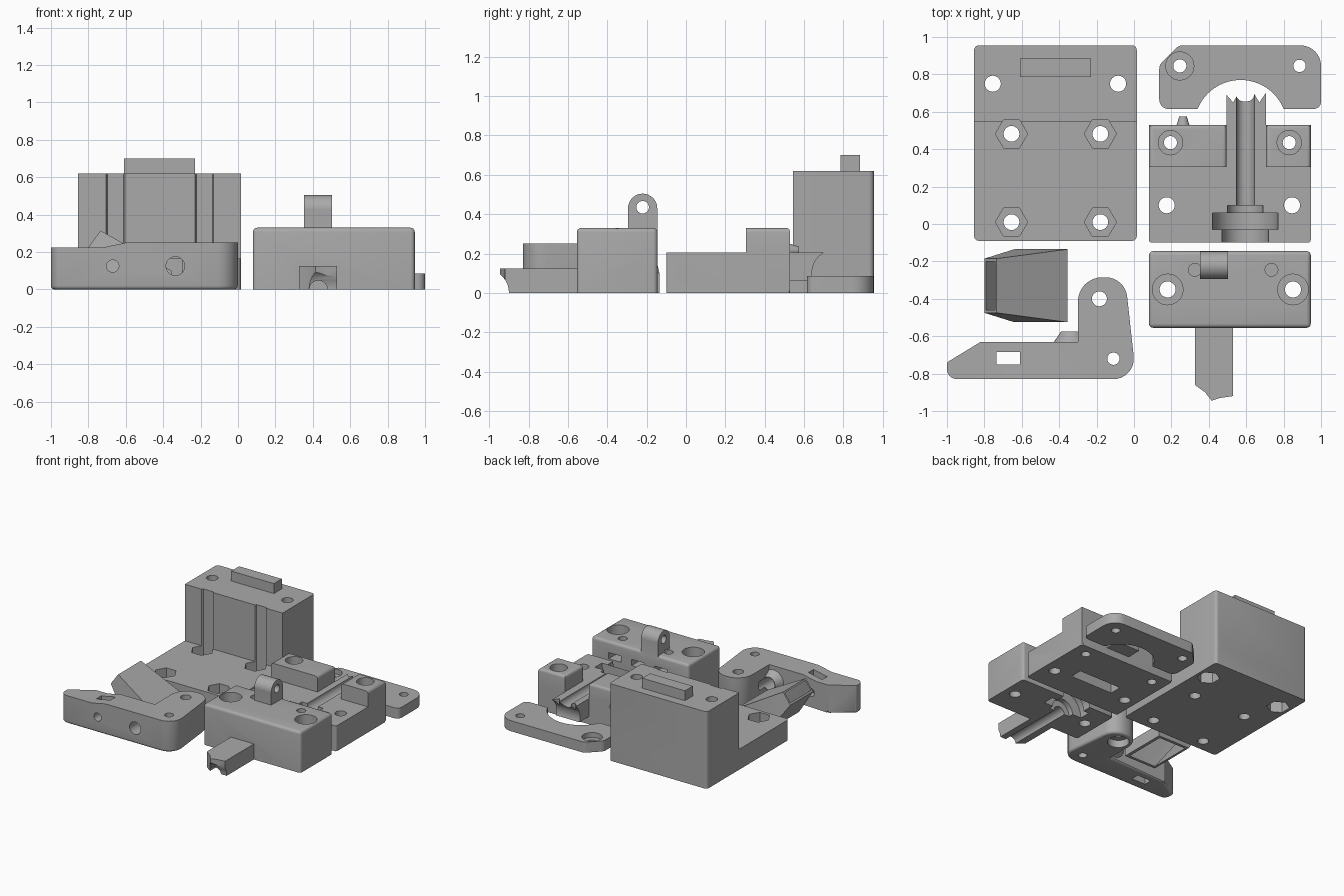
import bpy, bmesh, math
from mathutils import Matrix, Vector

if "Cube" in bpy.data.objects:
    bpy.data.objects.remove(bpy.data.objects["Cube"], do_unlink=True)

grey = bpy.data.materials.new("plain grey")
grey.use_nodes = True
grey.diffuse_color = (0.4, 0.4, 0.4, 1)
grey.node_tree.nodes["Principled BSDF"].inputs["Base Color"].default_value = (0.4, 0.4, 0.4, 1)


def finish(bm, name):
    bmesh.ops.recalc_face_normals(bm, faces=bm.faces)
    me = bpy.data.meshes.new(name)
    bm.to_mesh(me)
    bm.free()
    me.materials.append(grey)
    ob = bpy.data.objects.new(name, me)
    bpy.context.scene.collection.objects.link(ob)
    return ob


def soften(bm, width, rule):
    """Round the edges whose two end points satisfy the rule."""
    edges = [e for e in bm.edges if rule(e.verts[0].co, e.verts[1].co)]
    bmesh.ops.bevel(bm, geom=edges, offset=width, segments=4, profile=0.5, affect='EDGES')


def box(x0, x1, y0, y1, z0, z1, name="cutter", bevel=0, rule=None):
    bm = bmesh.new()
    bmesh.ops.create_cube(bm, size=1)
    for v in bm.verts:
        v.co = ((x0, x1)[v.co.x > 0], (y0, y1)[v.co.y > 0], (z0, z1)[v.co.z > 0])
    if bevel:
        soften(bm, bevel, rule)
    return finish(bm, name)


def rod(axis, center, r, lo, hi, r2=None, sides=32):
    """Cylinder, cone or prism along an axis; center gives the other two coordinates."""
    bm = bmesh.new()
    bmesh.ops.create_cone(bm, cap_ends=True, segments=sides, radius1=r,
                          radius2=r if r2 is None else r2, depth=hi - lo)
    mid = (lo + hi) / 2
    a, b = center
    turn, pos = {'z': (Matrix(), (a, b, mid)),
                 'y': (Matrix.Rotation(-math.pi / 2, 4, 'X'), (a, mid, b)),
                 'x': (Matrix.Rotation(math.pi / 2, 4, 'Y'), (mid, a, b))}[axis]
    bm.transform(Matrix.Translation(pos) @ turn)
    return finish(bm, "cutter")


def plate(corners, z0, z1, name="cutter", bevel=0, rule=None):
    """Extruded outline; each corner is x, y and a rounding radius."""
    pts = []
    n = len(corners)
    for i, (x, y, r) in enumerate(corners):
        p = Vector((x, y))
        a = (Vector(corners[i - 1][:2]) - p).normalized()
        b = (Vector(corners[(i + 1) % n][:2]) - p).normalized()
        if r == 0:
            pts.append(p)
            continue
        half = a.angle(b) / 2
        c = p + (a + b).normalized() * (r / math.sin(half))
        s = p + a * (r / math.tan(half)) - c
        e = p + b * (r / math.tan(half)) - c
        sweep = s.angle_signed(e)
        for k in range(9):
            t = -sweep * k / 8
            pts.append(c + Matrix.Rotation(t, 2) @ s)
    bm = bmesh.new()
    face = bm.faces.new([bm.verts.new((p.x, p.y, z0)) for p in pts])
    top = bmesh.ops.extrude_face_region(bm, geom=[face])['geom']
    for v in top:
        if isinstance(v, bmesh.types.BMVert):
            v.co.z = z1
    if bevel:
        soften(bm, bevel, rule)
    return finish(bm, name)


def hull(points, name="cutter"):
    bm = bmesh.new()
    for p in points:
        bm.verts.new(p)
    bmesh.ops.convex_hull(bm, input=bm.verts)
    bmesh.ops.dissolve_limit(bm, angle_limit=0.01, verts=bm.verts, edges=bm.edges)
    return finish(bm, name)


def combine(ob, others, op):
    """Apply each boolean and drop its helper."""
    for other in others:
        mod = ob.modifiers.new("shape", 'BOOLEAN')
        mod.operation, mod.object, mod.solver = op, other, 'EXACT'
        deps = bpy.context.evaluated_depsgraph_get()
        me = bpy.data.meshes.new_from_object(ob.evaluated_get(deps))
        ob.modifiers.clear()
        ob.data = me
        bpy.data.objects.remove(other, do_unlink=True)


def smooth(ob):
    ob.data.shade_smooth()
    ob.data.set_sharp_from_angle(angle=math.radians(30))


def upright(a, b):
    return abs(a.z - b.z) > 0.05


def not_bottom(a, b):
    return max(a.z, b.z) > 0.01


# Motor carriage: floor plate, tall block, locating tab
carriage = box(-0.855, 0.015, -0.09, 0.955, 0, 0.165, "motor_carriage", 0.025, upright)
combine(carriage, [box(-0.855, 0.015, 0.545, 0.955, 0.01, 0.62, "add", 0.025,
                       lambda a, b: upright(a, b) and a.y > 0.9),
                   box(-0.61, -0.23, 0.785, 0.885, 0.6, 0.70)], 'UNION')
cuts = []
for x in (-0.655, -0.18):
    for y in (0.01, 0.482):
        cuts += [rod('z', (x, y), 0.042, -0.1, 0.3)]
        nut = rod('z', (0, 0), 0.086, 0.085, 0.8, sides=6)
        nut.data.transform(Matrix.Translation((x, y, 0)) @ Matrix.Rotation(math.pi / 6, 4, 'Z'))
        cuts.append(nut)
for x in (-0.755, -0.085):
    cuts += [rod('z', (x, 0.75), 0.043, -0.1, 0.8),
             rod('z', (x, 0.75), 0.085, -0.1, 0.1, sides=6)]
combine(carriage, cuts, 'DIFFERENCE')

# Clamp bracket with a curved bite
bracket = plate([(0.135, 0.615, 0.05), (0.135, 0.85, 0.05), (0.24, 0.955, 0.05),
                 (1.0, 0.955, 0.11), (1.0, 0.615, 0.04)], 0, 0.085, "clamp_bracket")
combine(bracket, [rod('z', (0.57, 0.522), 0.248, -0.1, 0.2, sides=64),
                  rod('z', (0.245, 0.845), 0.035, -0.1, 0.2),
                  rod('z', (0.245, 0.845), 0.075, 0.045, 0.2),
                  rod('z', (0.885, 0.845), 0.033, -0.1, 0.2)], 'DIFFERENCE')


def shaft_seat(x, z, face, way):
    """Stepped round seat running along y from an end face."""
    steps = [(-0.05, 0.07, 0.125), (0.07, 0.16, 0.175), (0.16, 0.2, 0.095), (0.19, 1.2, 0.048)]
    out = []
    for a, b, r in steps:
        lo, hi = sorted((face + way * a, face + way * b))
        out.append(rod('y', (x, z), r, lo, hi))
    return out


# Lower drive housing
lower = box(0.08, 0.945, -0.1, 0.53, 0, 0.205, "lower_housing", 0.015, upright)
combine(lower, [box(a, b, 0.305, 0.53, 0.01, 0.33, "add", 0.022,
                    lambda p, q: min(p.z, q.z) > 0.3 and p.y + q.y > 0.65)
                for a, b in ((0.08, 0.495), (0.705, 0.945))]
        + [plate([(0.495, 0.5, 0), (0.495, 0.69, 0), (0.53, 0.65, 0), (0.56, 0.70, 0),
                  (0.64, 0.70, 0), (0.67, 0.65, 0), (0.705, 0.70, 0), (0.705, 0.5, 0)],
                 0.06, 0.205),
           rod('y', (0.262, 0.215), 0.037, 0.52, 0.575, 0.02)], 'UNION')
cuts = shaft_seat(0.595, 0.205, -0.1, 1)
for x in (0.195, 0.83):
    cuts += [rod('z', (x, 0.435), 0.035, -0.1, 0.5), rod('z', (x, 0.435), 0.065, 0.25, 0.5)]
for x, side in ((0.175, 0.08), (0.845, 0.945)):
    cuts += [rod('z', (x, 0.1), 0.043, -0.1, 0.5),
             rod('x', (-0.005, 0.105), 0.035, side - 0.1, side + 0.1)]
cuts += [box(0.32, 0.70, 0.12, 0.22, -0.1, 0.08),
         rod('x', (0.76, 0.1), 0.12, 0.4, 0.8)]
combine(lower, cuts, 'DIFFERENCE')

# Upper housing with hinge lug and guide spout
upper = box(0.08, 0.945, -0.555, -0.145, 0, 0.33, "upper_housing", 0.022, not_bottom)
combine(upper, [box(0.352, 0.502, -0.295, -0.146, 0.2, 0.43),
                rod('x', (-0.2205, 0.43), 0.0745, 0.352, 0.502),
                plate([(0.325, -0.5, 0), (0.325, -0.86, 0), (0.38, -0.9, 0), (0.415, -0.945, 0),
                       (0.46, -0.93, 0), (0.53, -0.92, 0), (0.53, -0.5, 0)], 0, 0.125)],
        'UNION')
cuts = shaft_seat(0.43, 0, -0.145, -1)
for x in (0.18, 0.85):
    cuts += [rod('z', (x, -0.35), 0.043, -0.1, 0.5), rod('z', (x, -0.35), 0.082, 0.24, 0.5)]
for x in (0.325, 0.53, 0.735):
    cuts += [box(x - 0.055, x + 0.055, -0.29, -0.1, 0.19, 0.24)]
    if x != 0.53:
        cuts += [rod('z', (x, -0.245), 0.034, 0.2, 0.34)]
cuts += [rod('x', (-0.2205, 0.435), 0.032, 0.2, 0.7),
         rod('x', (-0.25, 0.105), 0.035, -0.02, 0.18), rod('x', (-0.25, 0.105), 0.035, 0.84, 1.1),
         rod('x', (-1.02, 0.0), 0.12, 0.2, 0.7)]
combine(upper, cuts, 'DIFFERENCE')

# Bent lever arm with tension boss
arm = plate([(-1.0, -0.83, 0.055), (-1.0, -0.74, 0.02), (-0.82, -0.63, 0.02), (-0.3, -0.63, 0),
             (-0.3, -0.285, 0.13), (-0.048, -0.285, 0.115), (0.012, -0.83, 0.11)],
            0, 0.25, "lever_arm", 0.02, lambda a, b: max(a.z, b.z) < 0.01)
combine(arm, [rod('y', (-0.335, 0.125), 0.1, -0.64, -0.575, 0.055)], 'UNION')
slope = [(-0.6, 0.25), (-0.72, 0.225), (-1.1, 0.225), (-1.1, 0.3), (-0.6, 0.3)]
combine(arm, [hull([(x, y, z) for x, z in slope for y in (-0.9, -0.5)]),
              rod('z', (-0.185, -0.4), 0.04, -0.1, 0.4),
              rod('z', (-0.185, -0.4), 0.08, -0.1, 0.06),
              rod('z', (-0.11, -0.72), 0.033, -0.1, 0.4),
              box(-0.735, -0.61, -0.75, -0.685, -0.1, 0.4),
              rod('y', (-0.335, 0.125), 0.05, -0.9, -0.5),
              rod('y', (-0.67, 0.125), 0.033, -0.9, -0.5)], 'DIFFERENCE')


def duct(x0, x1, half, drop, mouth, mouth_half, name="cutter"):
    """Slanted funnel from a floor opening to a raised tilted mouth."""
    pts = [(x, s * half - 0.33, z) for s in (-1, 1) for x, z in ((x0, drop), (x1, drop), (x1, 0.1))]
    pts += [(x, s * mouth_half - 0.33, z) for s in (-1, 1) for x, z in mouth]
    return hull(pts, name)


# Hollow air duct
funnel = duct(-0.64, -0.355, 0.195, 0, ((-0.8, 0.225), (-0.735, 0.315)), 0.145, "air_duct")
combine(funnel, [duct(-0.615, -0.38, 0.172, -0.01, ((-0.80, 0.252), (-0.756, 0.313)), 0.128)],
        'DIFFERENCE')

for ob in (carriage, bracket, lower, upper, arm, funnel):
    smooth(ob)
